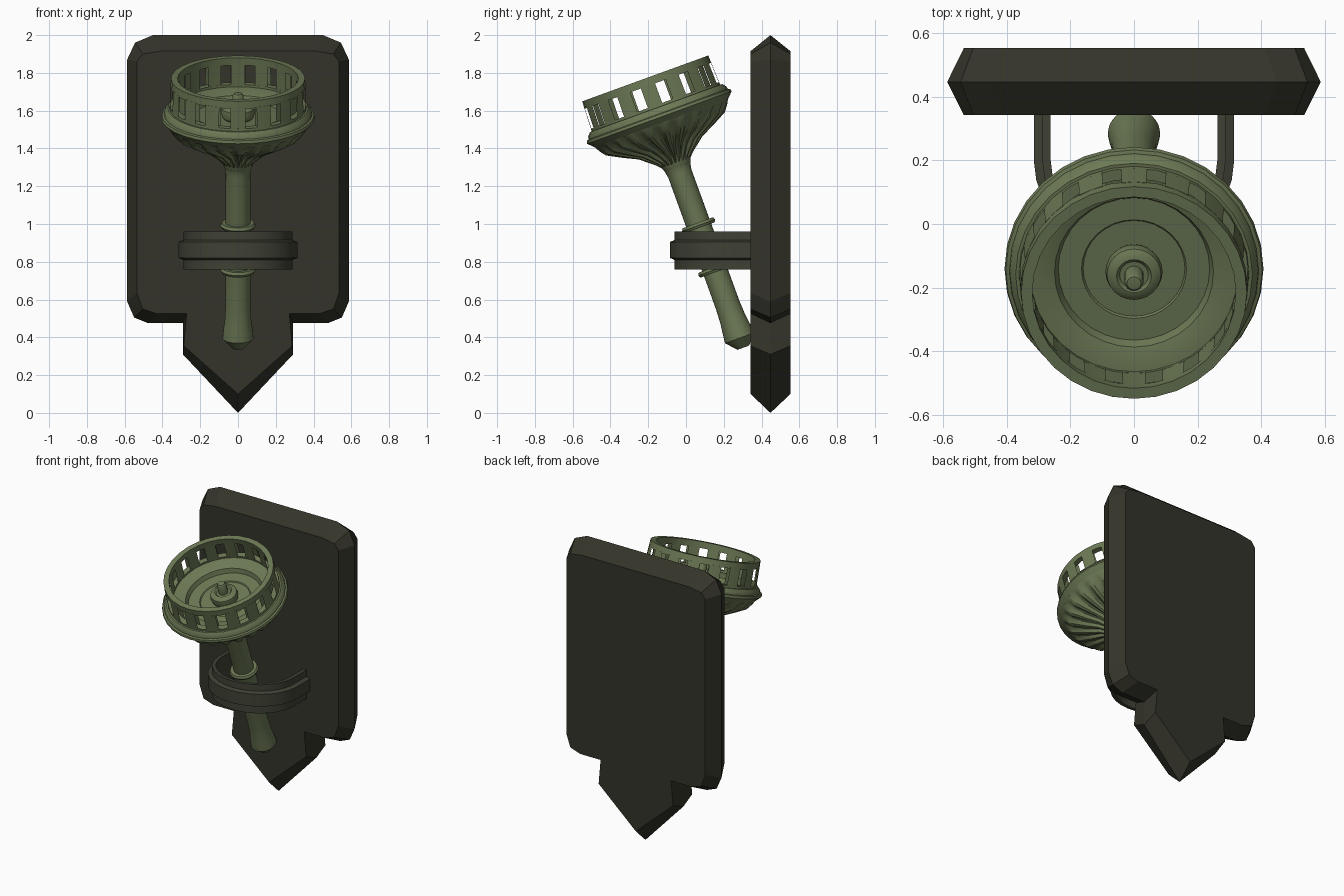
import bpy, bmesh
from math import sin, cos, pi, radians
from mathutils import Matrix, Vector

if "Cube" in bpy.data.objects:
    bpy.data.objects.remove(bpy.data.objects["Cube"])


def material(name, rgb):
    m = bpy.data.materials.new(name)
    m.diffuse_color = (*rgb, 1)
    m.use_nodes = True
    m.node_tree.nodes["Principled BSDF"].inputs["Base Color"].default_value = m.diffuse_color
    return m


TORCH = material("green_metal", (0.15, 0.19, 0.09))
DARK = material("dark_plate", (0.034, 0.034, 0.023))
BAND = material("dark_band", (0.05, 0.052, 0.034))

# Torch axis: starts at the foot and leans forward
TILT = Matrix.Translation((0, 0.303, 0.345)) @ Matrix.Rotation(radians(20), 4, 'X')


def finish(bm, name, mat, matrix=None, smooth=35):
    bmesh.ops.remove_doubles(bm, verts=bm.verts, dist=1e-5)
    bmesh.ops.recalc_face_normals(bm, faces=bm.faces)
    if matrix:
        bm.transform(matrix)
    me = bpy.data.meshes.new(name)
    bm.to_mesh(me)
    bm.free()
    ob = bpy.data.objects.new(name, me)
    bpy.context.collection.objects.link(ob)
    me.materials.append(mat)
    if smooth:
        bpy.ops.object.select_all(action='DESELECT')
        ob.select_set(True)
        bpy.context.view_layer.objects.active = ob
        bpy.ops.object.shade_smooth_by_angle(angle=radians(smooth))
    return ob


def skin(bm, rings, close_rings, close_section):
    """Join equal-length rings of points with quads."""
    vs = [[bm.verts.new(p) for p in ring] for ring in rings]
    n, m = len(vs), len(vs[0])
    for i in range(n if close_rings else n - 1):
        for j in range(m if close_section else m - 1):
            a, b = vs[i], vs[(i + 1) % n]
            k = (j + 1) % m
            bm.faces.new((a[j], a[k], b[k], b[j]))
    return vs


def lathe(name, profile, closed=False, seg=32, shape=None, mat=TORCH):
    """Revolve (height, radius) points about the torch axis."""
    rings = []
    for i in range(seg):
        a = 2 * pi * i / seg
        ring = []
        for t, r in profile:
            if shape:
                t, r = shape(i, t, r)
            ring.append((r * cos(a), r * sin(a), t))
        rings.append(ring)
    bm = bmesh.new()
    skin(bm, rings, True, closed)
    bmesh.ops.dissolve_degenerate(bm, dist=1e-5, edges=bm.edges)
    return finish(bm, name, mat, TILT)


# Wall plate: widest outline in the middle, smaller faces front and back
outer = [(0.45, 2.0), (0.545, 1.96), (0.587, 1.87), (0.587, 0.59), (0.55, 0.505),
         (0.475, 0.475), (0.292, 0.475), (0.292, 0.31), (0, 0.0)]
inner = [(0.41, 1.915), (0.505, 1.90), (0.535, 1.86), (0.535, 0.635), (0.505, 0.55),
         (0.43, 0.525), (0.272, 0.525), (0.287, 0.355), (0, 0.10)]


def outline(half, y):
    full = half + [(-x, z) for x, z in reversed(half[:-1])]
    return [(x, y, z) for x, z in full]


bm = bmesh.new()
loops = skin(bm, [outline(inner, 0.342), outline(outer, 0.447), outline(inner, 0.553)], False, True)
bm.faces.new(loops[0])
bm.faces.new(loops[-1])
finish(bm, "wall_plate", DARK, smooth=0)

# U-shaped bracket with a raised outer band
section = [(0.262, 0.76), (0.288, 0.76), (0.288, 0.81), (0.315, 0.82),
           (0.315, 0.905), (0.288, 0.915), (0.288, 0.96), (0.262, 0.96)]
rings = [[(r, 0.36, z) for r, z in section]]
for i in range(15):
    a = pi * i / 14
    rings.append([(r * cos(a), 0.2 - 0.905 * r * sin(a), z) for r, z in section])
rings.append([(-r, 0.36, z) for r, z in section])
bm = bmesh.new()
loops = skin(bm, rings, False, True)
bm.faces.new(loops[0])
bm.faces.new(loops[-1])
finish(bm, "bracket", BAND)

# Shaft with flared foot
lathe("shaft", [(0, 0), (0, 0.033), (0.055, 0.082), (0.10, 0.078), (0.16, 0.07),
                (0.24, 0.066), (0.98, 0.065), (1.02, 0.072), (1.08, 0.10), (1.10, 0)])

# Collars above and below the bracket
for name, t in (("upper_collar", 0.69), ("lower_collar", 0.44)):
    lathe(name, [(t - 0.014, 0.06), (t - 0.014, 0.085), (t, 0.093),
                 (t + 0.014, 0.085), (t + 0.014, 0.06)], closed=True)


# Ribbed bowl: alternating raised ribs and grooves
def ribs(i, t, r):
    if 1.05 < t < 1.25 and i % 4 > 1:
        return t + 0.012, r - 0.012
    return t, r


lathe("bowl", [(1.0, 0.066), (1.04, 0.08), (1.07, 0.11), (1.126, 0.18), (1.165, 0.26),
               (1.205, 0.335), (1.235, 0.358), (1.26, 0.372), (1.285, 0.385)],
      seg=96, shape=ribs)

# Rim moulding and the dish inside it
lathe("rim_and_dish", [(1.262, 0.34), (1.265, 0.375), (1.285, 0.395), (1.297, 0.407),
                       (1.312, 0.403), (1.316, 0.392), (1.33, 0.39), (1.35, 0.372),
                       (1.352, 0.32), (1.33, 0.25), (1.30, 0.238),
                       (1.30, 0.165), (1.293, 0.16), (1.293, 0)])

# Crown: lower ring, sixteen posts, upper ring
lathe("crown_lower_ring", [(1.34, 0.325), (1.34, 0.363), (1.365, 0.361), (1.365, 0.325)], True)
lathe("crown_upper_ring", [(1.475, 0.322), (1.475, 0.357), (1.517, 0.355), (1.517, 0.32)], True)
bm = bmesh.new()
half = radians(6.4)
for k in range(16):
    mid = 2 * pi * k / 16 + pi / 2
    rings = []
    for a in (mid - half, mid, mid + half):
        rings.append([(r * cos(a), r * sin(a), t) for t, r in
                      ((1.36, 0.325), (1.36, 0.361), (1.48, 0.357), (1.48, 0.322))])
    skin(bm, rings, False, True)
finish(bm, "crown_posts", TORCH, TILT)

# Burner knob and wick in the dish
lathe("burner_knob", [(1.29, 0.07), (1.30, 0.083), (1.325, 0.09), (1.35, 0.085),
                      (1.362, 0.07), (1.365, 0.055), (1.355, 0.045), (1.355, 0)], seg=24)
lathe("wick", [(1.35, 0.03), (1.42, 0.03), (1.432, 0.022), (1.435, 0)], seg=16)
